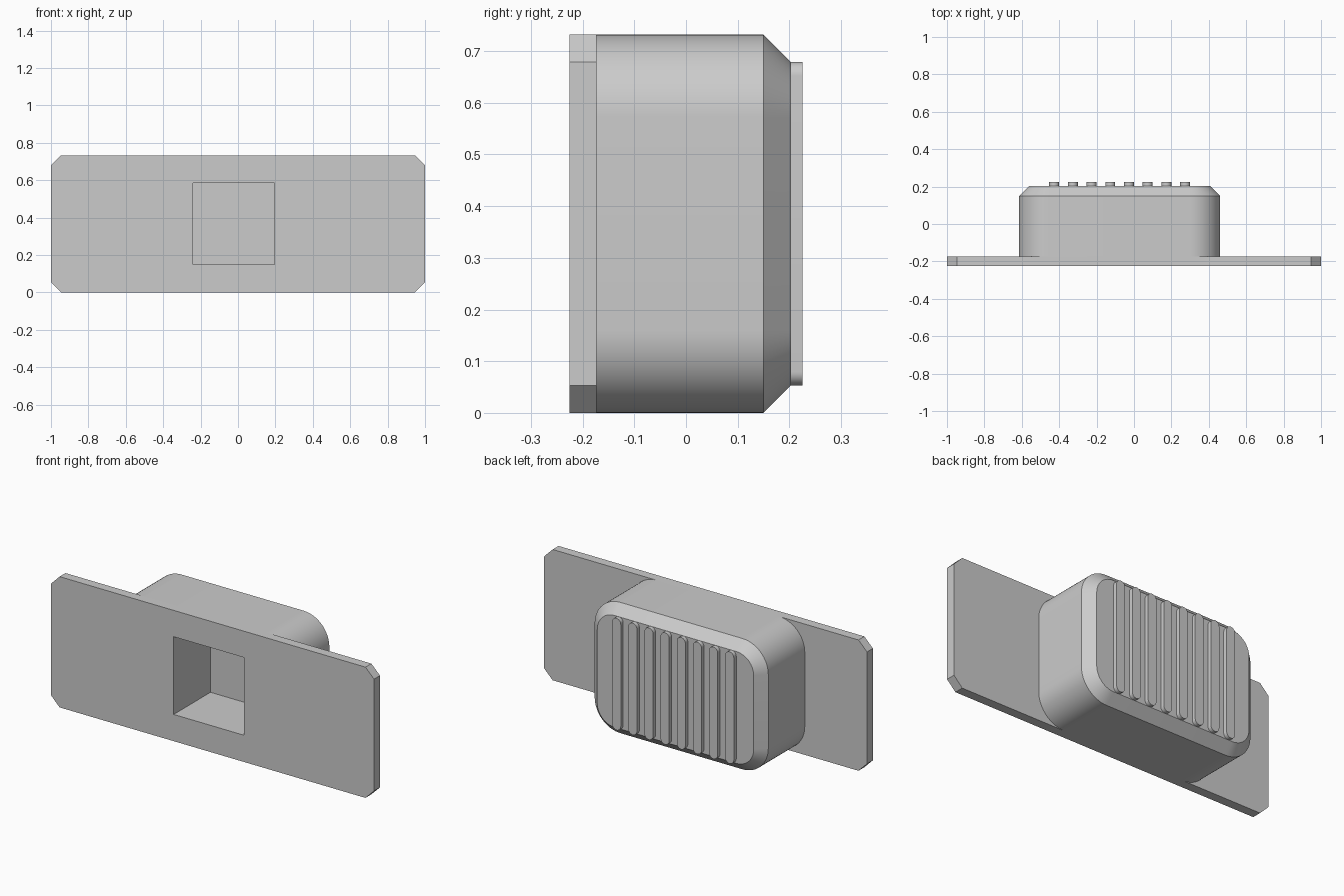
import bpy, bmesh, math

if "Cube" in bpy.data.objects:
    bpy.data.objects.remove(bpy.data.objects["Cube"])

grey = bpy.data.materials.new("neutral grey")
grey.use_nodes = True
colour = (0.6, 0.6, 0.6, 1)
grey.diffuse_color = colour
grey.node_tree.nodes["Principled BSDF"].inputs["Base Color"].default_value = colour

HEIGHT = 0.732
MID_Z = HEIGHT / 2


def outline(cx, width, height, radius, steps):
    """Rectangle in x and z with rounded corners; one step gives a chamfer."""
    points = []
    for corner, (sx, sz) in enumerate([(1, 1), (-1, 1), (-1, -1), (1, -1)]):
        for i in range(steps + 1):
            a = math.pi / 2 * (corner + i / steps)
            points.append((cx + sx * (width / 2 - radius) + radius * math.cos(a),
                           MID_Z + sz * (height / 2 - radius) + radius * math.sin(a)))
    return points


def loft(name, sections):
    """Closed solid through (y, outline) sections."""
    bm = bmesh.new()
    rings = [[bm.verts.new((x, y, z)) for x, z in pts] for y, pts in sections]
    for a, b in zip(rings, rings[1:]):
        for i in range(len(a)):
            j = (i + 1) % len(a)
            bm.faces.new((a[i], a[j], b[j], b[i]))
    bm.faces.new(rings[0])
    bm.faces.new(rings[-1])
    bmesh.ops.remove_doubles(bm, verts=bm.verts, dist=1e-5)
    bmesh.ops.recalc_face_normals(bm, faces=bm.faces)
    mesh = bpy.data.meshes.new(name)
    bm.to_mesh(mesh)
    bm.free()
    mesh.materials.append(grey)
    obj = bpy.data.objects.new(name, mesh)
    bpy.context.collection.objects.link(obj)
    return obj


def select(obj):
    bpy.ops.object.select_all(action='DESELECT')
    obj.select_set(True)
    bpy.context.view_layer.objects.active = obj


FRONT, PLATE_BACK, SHOULDER, CAP, RIB_TOP = -0.225, -0.173, 0.15, 0.203, 0.225
BEVEL = 0.053
BLOCK_X, BLOCK_W, CORNER = -0.077, 1.075, 0.16

# Flat plate with chamfered corners
plate_shape = outline(0, 2, HEIGHT, BEVEL, 1)
plate = loft("base_plate", [(FRONT, plate_shape), (PLATE_BACK, plate_shape)])

# Rounded button block with a bevelled rim
block_shape = outline(BLOCK_X, BLOCK_W, HEIGHT, CORNER, 16)
cap_shape = outline(BLOCK_X, BLOCK_W - 2 * BEVEL, HEIGHT - 2 * BEVEL, CORNER - BEVEL, 16)
block = loft("button_block", [(PLATE_BACK, block_shape), (SHOULDER, block_shape),
                              (CAP, cap_shape)])

# Square pocket cut through the plate into the block
bpy.ops.mesh.primitive_cube_add(size=1, location=(-0.023, -0.1, 0.367))
cutter = bpy.context.object
cutter.name = "pocket_cutter"
cutter.scale = (0.435, 0.4, 0.435)
cutter.hide_render = True
cutter.data.materials.append(grey)
for part in (plate, block):
    cut = part.modifiers.new("pocket", 'BOOLEAN')
    cut.operation = 'DIFFERENCE'
    cut.object = cutter
    cut.solver = 'EXACT'
    select(part)
    bpy.ops.object.modifier_apply(modifier=cut.name)
bpy.data.objects.remove(cutter)

# Row of round-ended grip ribs
ribs = []
for i in range(8):
    shape = outline(BLOCK_X + (i - 3.5) * 0.1, BEVEL, HEIGHT - 2 * BEVEL, BEVEL / 2, 8)
    ribs.append(loft(f"grip_rib_{i + 1}", [(CAP, shape), (RIB_TOP, shape)]))

for part in [block] + ribs:
    select(part)
    bpy.ops.object.shade_smooth_by_angle(angle=math.radians(30))
